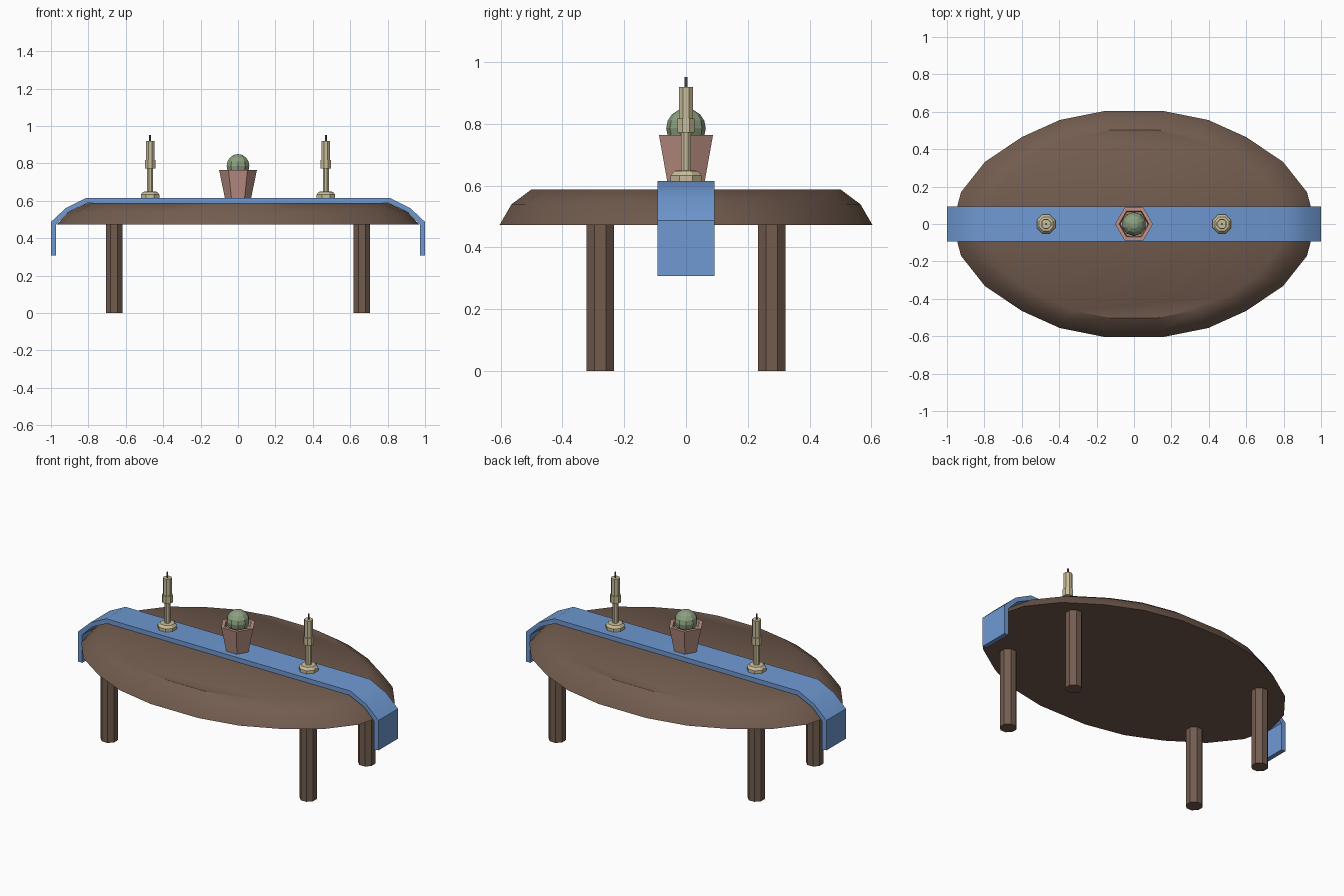
import bpy, bmesh
from math import pi, cos, sin

if "Cube" in bpy.data.objects:
    bpy.data.objects.remove(bpy.data.objects["Cube"])


def material(name, rgb):
    m = bpy.data.materials.new(name)
    m.diffuse_color = (*rgb, 1)
    m.use_nodes = True
    m.node_tree.nodes["Principled BSDF"].inputs["Base Color"].default_value = m.diffuse_color
    return m


WOOD = material("wood", (0.17, 0.107, 0.078))
CLOTH = material("cloth", (0.16, 0.32, 0.65))
WAX = material("cream", (0.58, 0.51, 0.32))
CLAY = material("clay", (0.52, 0.29, 0.24))
LEAF = material("leaf", (0.26, 0.35, 0.21))
WICK = material("wick", (0.12, 0.11, 0.09))


def finish(bm, name, mat, smooth=None):
    bmesh.ops.recalc_face_normals(bm, faces=bm.faces)
    me = bpy.data.meshes.new(name)
    bm.to_mesh(me)
    bm.free()
    me.materials.append(mat)
    ob = bpy.data.objects.new(name, me)
    bpy.context.collection.objects.link(ob)
    if smooth:
        bpy.ops.object.select_all(action='DESELECT')
        ob.select_set(True)
        bpy.context.view_layer.objects.active = ob
        bpy.ops.object.shade_smooth_by_angle(angle=smooth)
    return ob


def loft(name, outline, rings, mat, loc=(0, 0), smooth=None):
    """Stack scaled copies of an outline; rings are (scale, z)."""
    bm = bmesh.new()
    n = len(outline)
    loops = [[bm.verts.new((loc[0] + x * s, loc[1] + y * s, z)) for x, y in outline]
             for s, z in rings]
    for a, b in zip(loops, loops[1:]):
        for i in range(n):
            j = (i + 1) % n
            bm.faces.new((a[i], a[j], b[j], b[i]))
    bm.faces.new(loops[0][::-1])
    bm.faces.new(loops[-1])
    return finish(bm, name, mat, smooth)


def ngon(n, phase=0.0):
    return [(cos(2 * pi * i / n + phase), sin(2 * pi * i / n + phase)) for i in range(n)]


# Oval tabletop with two-step rounded edge
quarter = [(0.925, 0.17), (0.797, 0.332), (0.599, 0.465), (0.397, 0.556), (0.158, 0.604)]
half = [(0.97, 0)] + quarter + [(-x, y) for x, y in reversed(quarter)]
oval = half + [(-x, -y) for x, y in half]
loft("tabletop", oval, [(1, 0.472), (0.935, 0.54), (0.83, 0.587)], WOOD, smooth=0.6)

# Four octagonal legs
for sx, side in ((-1, "left"), (1, "right")):
    for sy, end in ((-1, "front"), (1, "back")):
        loft(f"{end}_{side}_leg", ngon(8, pi / 8), [(0.048, 0), (0.048, 0.476)], WOOD,
             (sx * 0.662, sy * 0.278))

# Table runner draped over both ends
outer = [(1.0, 0.307), (1.0, 0.487), (0.92, 0.562), (0.813, 0.615)]
inner = [(0.972, 0.307), (0.972, 0.474), (0.907, 0.541), (0.805, 0.588)]
outer += [(-x, z) for x, z in reversed(outer)]
inner += [(-x, z) for x, z in reversed(inner)]
bm = bmesh.new()
rows = [[bm.verts.new((x, y, z)) for x, z in path]
        for path, y in ((outer, -0.093), (outer, 0.093), (inner, 0.093), (inner, -0.093))]
for r in range(4):
    a, b = rows[r], rows[(r + 1) % 4]
    for i in range(len(a) - 1):
        bm.faces.new((a[i], a[i + 1], b[i + 1], b[i]))
for k in (0, -1):
    bm.faces.new([row[k] for row in rows])
finish(bm, "table_runner", CLOTH, smooth=0.6)

# Candlesticks with candles
for sx, side in ((-1, "left"), (1, "right")):
    at = (sx * 0.47, 0)
    oct8 = ngon(8, pi / 8)
    loft(f"{side}_candlestick", oct8,
         [(0.054, 0.612), (0.054, 0.633), (0.041, 0.648), (0.017, 0.65),
          (0.017, 0.773), (0.03, 0.773), (0.03, 0.817)], WAX, at)
    loft(f"{side}_candle", oct8, [(0.025, 0.81), (0.025, 0.919)], WAX, at)
    loft(f"{side}_wick", ngon(6), [(0.005, 0.915), (0.005, 0.952)], WICK, at)

# Hexagonal plant pot with recessed top
loft("plant_pot", ngon(6),
     [(0.07, 0.614), (0.101, 0.764), (0.08, 0.764), (0.074, 0.735)], CLAY)

# Round plant
bm = bmesh.new()
bmesh.ops.create_uvsphere(bm, u_segments=10, v_segments=8, radius=0.064)
bmesh.ops.translate(bm, vec=(0, 0, 0.786), verts=bm.verts)
finish(bm, "plant_ball", LEAF)
